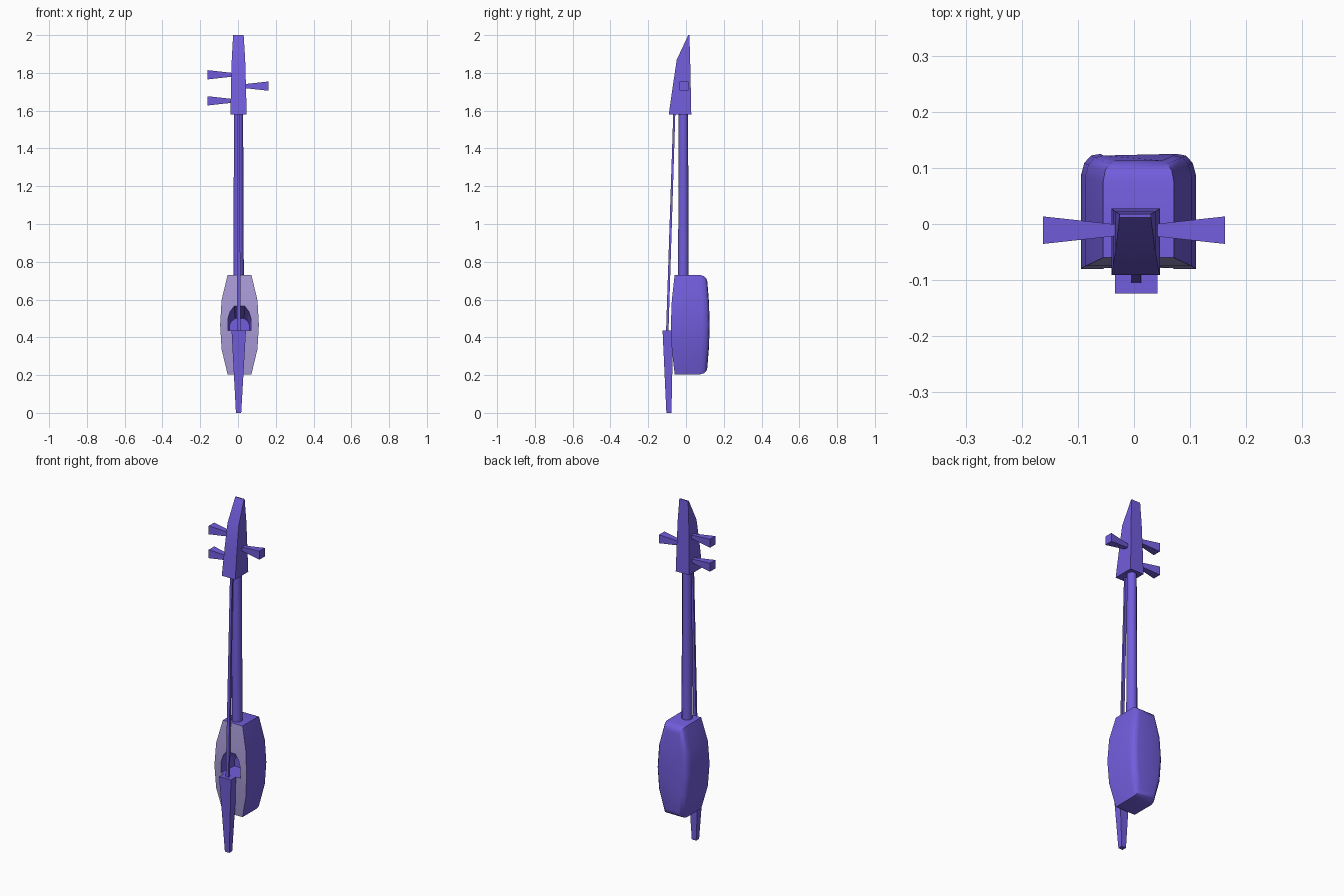
import bpy, bmesh, math
from mathutils import Vector

if "Cube" in bpy.data.objects:
    bpy.data.objects.remove(bpy.data.objects["Cube"])

def material(name, rgb):
    m = bpy.data.materials.new(name)
    m.diffuse_color = (*rgb, 1)
    m.use_nodes = True
    m.node_tree.nodes["Principled BSDF"].inputs["Base Color"].default_value = m.diffuse_color
    return m

PURPLE = material("purple lacquer", (0.17, 0.11, 0.72))
PALE = material("pale lavender skin", (0.40, 0.33, 0.68))

def loft(name, rings, smooth=35):
    """Skin a list of equal-length point rings and cap both ends."""
    bm = bmesh.new()
    vs = [[bm.verts.new(p) for p in r] for r in rings]
    n = len(rings[0])
    for a, b in zip(vs, vs[1:]):
        for i in range(n):
            bm.faces.new((a[i], a[(i + 1) % n], b[(i + 1) % n], b[i]))
    bm.faces.new(vs[0])
    bm.faces.new(vs[-1])
    bmesh.ops.recalc_face_normals(bm, faces=bm.faces)
    me = bpy.data.meshes.new(name)
    bm.to_mesh(me)
    bm.free()
    ob = bpy.data.objects.new(name, me)
    bpy.context.collection.objects.link(ob)
    me.materials.append(PURPLE)
    if smooth:
        shade(ob, smooth)
    return ob

def shade(ob, angle):
    bpy.ops.object.select_all(action='DESELECT')
    ob.select_set(True)
    bpy.context.view_layer.objects.active = ob
    bpy.ops.object.shade_smooth_by_angle(angle=math.radians(angle))

def rect(x0, x1, y0, y1, z):
    return [(x0, y0, z), (x1, y0, z), (x1, y1, z), (x0, y1, z)]

# Body: faceted outline, bulged pale front, rounded back
CX, CZ = 0.008, 0.467
half = [(0.063, 0.263), (0.095, 0.13), (0.1025, 0.0), (0.095, -0.13), (0.063, -0.263)]
outline = half + [(-x, z) for x, z in reversed(half)]

def body_ring(y, inset, bulge):
    return [(CX + x * (1 - inset / 0.1025), y + bulge * (1 - (z / 0.263) ** 2),
             CZ + z * (1 - inset / 0.263)) for x, z in outline]

body = loft("body", [body_ring(-0.06, 0, -0.02), body_ring(0.075, 0, 0.012),
                     body_ring(0.095, 0.006, 0.014), body_ring(0.108, 0.018, 0.014),
                     body_ring(0.113, 0.035, 0.012)], 0)
bm = bmesh.new()
bm.from_mesh(body.data)
# Split the front cap into bands so that it bulges cleanly
front = [f for f in bm.faces if len(f.verts) == 10 and f.calc_center_median().y < 0][0]
bm.verts.ensure_lookup_table()
bmesh.ops.delete(bm, geom=[front], context='FACES_ONLY')
for i in range(4):
    f = bm.faces.new([bm.verts[k] for k in (i, i + 1, 8 - i, 9 - i)])
    f.material_index = 1
bmesh.ops.recalc_face_normals(bm, faces=bm.faces)
bm.to_mesh(body.data)
bm.free()
body.data.materials.append(PALE)

# Arched sound hole cut into the front
arch = [(-0.062, 0.435), (0.062, 0.435), (0.062, 0.495), (0.05, 0.535),
        (0.028, 0.565), (-0.028, 0.565), (-0.05, 0.535), (-0.062, 0.495)]
cutter = loft("sound_hole_cutter", [
    [(CX + x * s, y, 0.435 + (z - 0.435) * t) for x, z in arch]
    for y, s, t in ((-0.14, 1, 1), (-0.07, 1, 1), (0.03, 0.85, 0.5))], 0)
cutter.hide_render = True
cutter.hide_viewport = True
cut = body.modifiers.new("sound_hole", 'BOOLEAN')
cut.operation = 'DIFFERENCE'
cut.solver = 'EXACT'
cut.object = cutter
shade(body, 40)

# Neck: eight-sided, slightly tapered
def neck_ring(z, rx, ry):
    return [(0.003 + rx * math.cos(a) * 1.08, -0.014 + ry * math.sin(a) * 1.08, z)
            for a in (math.pi / 8 + i * math.pi / 4 for i in range(8))]
loft("neck", [neck_ring(0.70, 0.028, 0.028), neck_ring(1.60, 0.024, 0.025)], 50)

# String band from the tailpiece to the head
loft("strings", [rect(-0.005, 0.013, -0.106, -0.093, 0.42),
                 rect(-0.004, 0.010, -0.067, -0.056, 1.60)], 0)

# Tapered tailpiece spike
loft("tailpiece", [rect(-0.011, 0.017, -0.104, -0.077, 0.0),
                   rect(-0.034, 0.042, -0.124, -0.068, 0.435)], 0)

# Head: wedge leaning back to a thin tip
loft("head", [rect(-0.040, 0.046, -0.091, 0.028, 1.58),
              rect(-0.037, 0.042, -0.070, 0.025, 1.73),
              rect(-0.033, 0.038, -0.049, 0.022, 1.87),
              rect(-0.026, 0.030, 0.012, 0.018, 2.0)], 30)

# Square flared tuning pegs
for i, (side, z) in enumerate(((-1, 1.79), (1, 1.73), (-1, 1.652))):
    rings = []
    for x, r in ((0.02, 0.009), (0.162, 0.0245)):
        rings.append([(side * x, -0.011 + r * a, z + r * b)
                      for a, b in ((-1, -1), (1, -1), (1, 1), (-1, 1))])
    loft(f"tuning_peg_{i + 1}", rings, 0)
